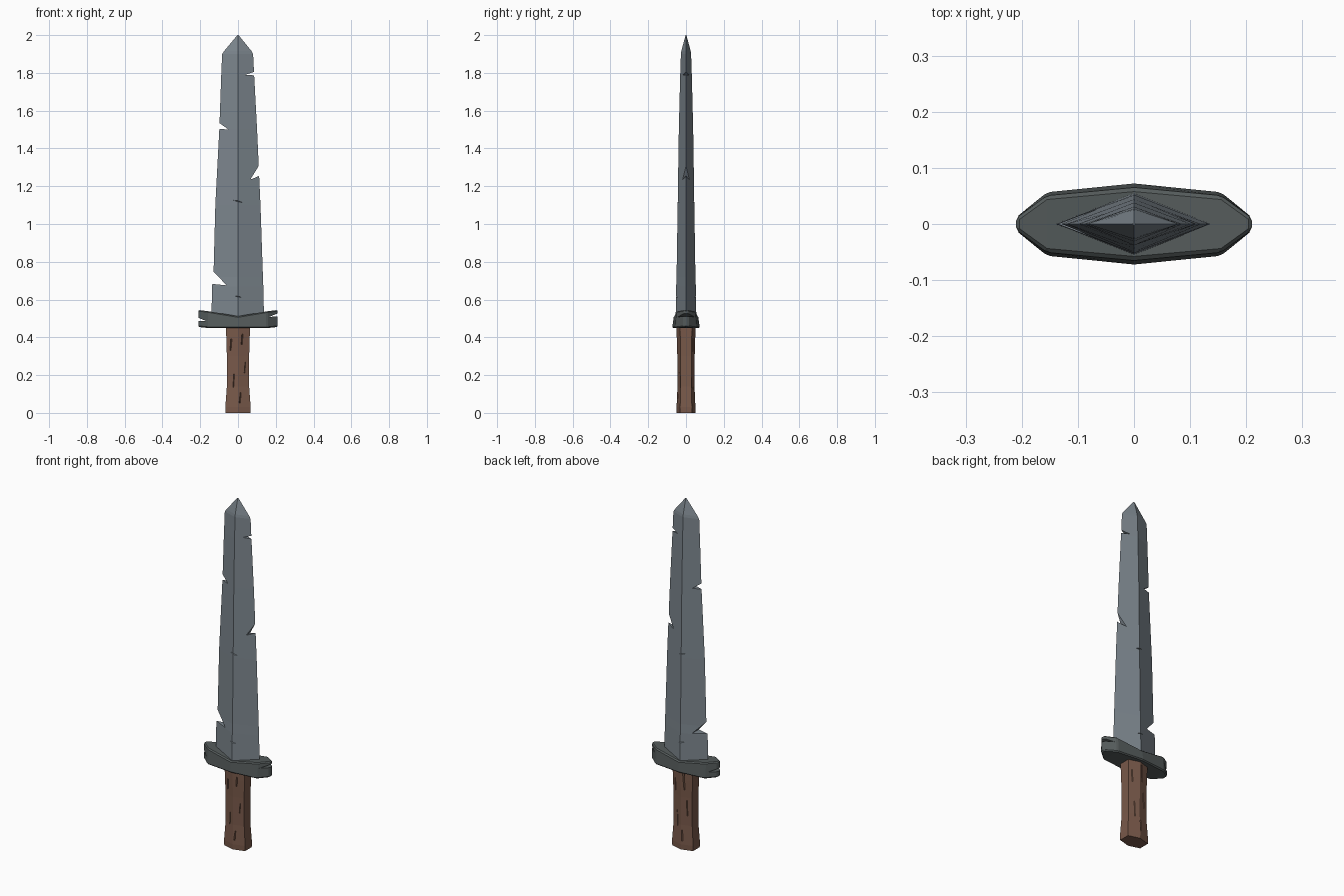
import bpy, bmesh, random
from mathutils import Vector

if "Cube" in bpy.data.objects:
    bpy.data.objects.remove(bpy.data.objects["Cube"])

random.seed(4)


def material(name, rgb):
    m = bpy.data.materials.new(name)
    m.diffuse_color = (*rgb, 1)
    m.use_nodes = True
    m.node_tree.nodes["Principled BSDF"].inputs["Base Color"].default_value = m.diffuse_color
    return m


def finish(bm, name, mat=None):
    bmesh.ops.recalc_face_normals(bm, faces=bm.faces)
    me = bpy.data.meshes.new(name)
    bm.to_mesh(me)
    bm.free()
    ob = bpy.data.objects.new(name, me)
    bpy.context.collection.objects.link(ob)
    if mat:
        me.materials.append(mat)
    return ob


def loft(name, rings, mat):
    """Skin a stack of equal-length rings and cap both ends."""
    bm = bmesh.new()
    vs = [[bm.verts.new(p) for p in r] for r in rings]
    n = len(vs[0])
    for a, b in zip(vs, vs[1:]):
        for i in range(n):
            j = (i + 1) % n
            bm.faces.new((a[i], a[j], b[j], b[i]))
    bm.faces.new(vs[0])
    bm.faces.new(vs[-1])
    return finish(bm, name, mat)


def cut(ob, points):
    """Carve the convex hull of the points out of the object."""
    bm = bmesh.new()
    for p in points:
        bm.verts.new(p)
    bmesh.ops.convex_hull(bm, input=bm.verts)
    cutter = finish(bm, "cutter")
    cutter.hide_render = True
    mod = ob.modifiers.new("cut", 'BOOLEAN')
    mod.operation, mod.solver, mod.object = 'DIFFERENCE', 'EXACT', cutter
    bpy.context.view_layer.objects.active = ob
    bpy.ops.object.modifier_apply(modifier=mod.name)
    bpy.data.objects.remove(cutter)


def nick(ob, outline):
    """Cut a front-view outline right through the thickness."""
    cut(ob, [(x, y, z) for x, z in outline for y in (-0.12, 0.12)])


def gouge(ob, a, b, depth_y, half):
    """V-shaped scratch from a to b (x, z), down to |y| = depth_y."""
    out = 0.1 if depth_y > 0 else -0.1
    d = Vector((b[0] - a[0], b[1] - a[1])).normalized()
    px, pz = -d.y * half, d.x * half
    pts = []
    for x, z in (a, b):
        pts.append((x, depth_y, z))
        pts += [(x + s * px, out, z + s * pz) for s in (-1, 1)]
    cut(ob, pts)


steel = material("steel", (0.20, 0.235, 0.265))
iron = material("dark_iron", (0.09, 0.105, 0.105))
wood = material("wood", (0.19, 0.10, 0.068))

# Blade: diamond sections as (z, left, right, half thickness)
sections = [(0.49, -0.140, 0.138, 0.055), (0.67, -0.138, 0.134, 0.052),
            (0.72, -0.130, 0.132, 0.050), (1.10, -0.120, 0.119, 0.044),
            (1.50, -0.099, 0.101, 0.038), (1.78, -0.089, 0.086, 0.031),
            (1.90, -0.084, 0.080, 0.027), (1.915, -0.074, 0.072, 0.025),
            (2.00, -0.003, 0.003, 0.002)]
blade = loft("blade", [[(l, 0, z), (0, -t, z), (r, 0, z), (0, t, z)]
                       for z, l, r, t in sections], steel)

# Battle damage on the edges and the ridge
for outline in [[(0.10, 1.81), (0.04, 1.79), (0.10, 1.786)],
                [(-0.12, 1.55), (-0.095, 1.512), (-0.05, 1.50), (-0.12, 1.505)],
                [(0.13, 1.34), (0.102, 1.27), (0.065, 1.235), (0.13, 1.262)],
                [(-0.16, 0.78), (-0.122, 0.71), (-0.06, 0.675), (-0.16, 0.685)]]:
    nick(blade, outline)
for side in (-1, 1):
    gouge(blade, (-0.04, 1.13), (0.08, 1.10), side * 0.035, 0.025)
    gouge(blade, (-0.05, 0.625), (0.08, 0.60), side * 0.046, 0.022)

# Guard: sections along x as (x, half depth, bottom, top)
arm = [(0.21, 0.012, 0.455, 0.545), (0.155, 0.057, 0.449, 0.538),
       (0, 0.073, 0.449, 0.512)]
spans = [(-x, *r) for x, *r in arm] + [tuple(s) for s in arm[1::-1]]
guard = loft("guard", [[(x, -d, b), (x, d, b), (x, d * 0.88, t), (x, -d * 0.88, t)]
                       for x, d, b, t in spans], iron)
bev = guard.modifiers.new("worn_edges", 'BEVEL')
bev.width, bev.segments = 0.006, 1
bpy.context.view_layer.objects.active = guard
bpy.ops.object.modifier_apply(modifier=bev.name)
nick(guard, [(-0.23, 0.512), (-0.17, 0.487), (-0.23, 0.488)])
nick(guard, [(0.23, 0.535), (0.165, 0.508), (0.23, 0.512)])

# Handle: hexagonal wooden grip, slightly waisted
grip = [(0.005, 0.066, 0.049), (0.03, 0.067, 0.050), (0.14, 0.059, 0.045),
        (0.30, 0.059, 0.046), (0.40, 0.062, 0.049), (0.46, 0.064, 0.050)]
handle = loft("handle", [[(-w, -d * 0.62, z), (0, -d, z), (w, -d * 0.62, z),
                          (w, d * 0.62, z), (0, d, z), (-w, d * 0.62, z)]
                         for z, w, d in grip], wood)

# Wood grain splits
for side in (-1, 1):
    for x, z in [(-0.04, 0.36), (0.02, 0.39), (-0.025, 0.17), (0.035, 0.24), (0.01, 0.08)]:
        h = random.uniform(0.025, 0.05)
        surface = 0.046 - abs(x) * 0.3
        gouge(handle, (x * -side, z - h), (x * -side + 0.004, z + h),
              side * (surface - 0.005), 0.03)

# Rest the model on the ground
for ob in (blade, guard, handle):
    for v in ob.data.vertices:
        if v.co.z < 0.006:
            v.co.z = 0.0
    ob.data.update()
